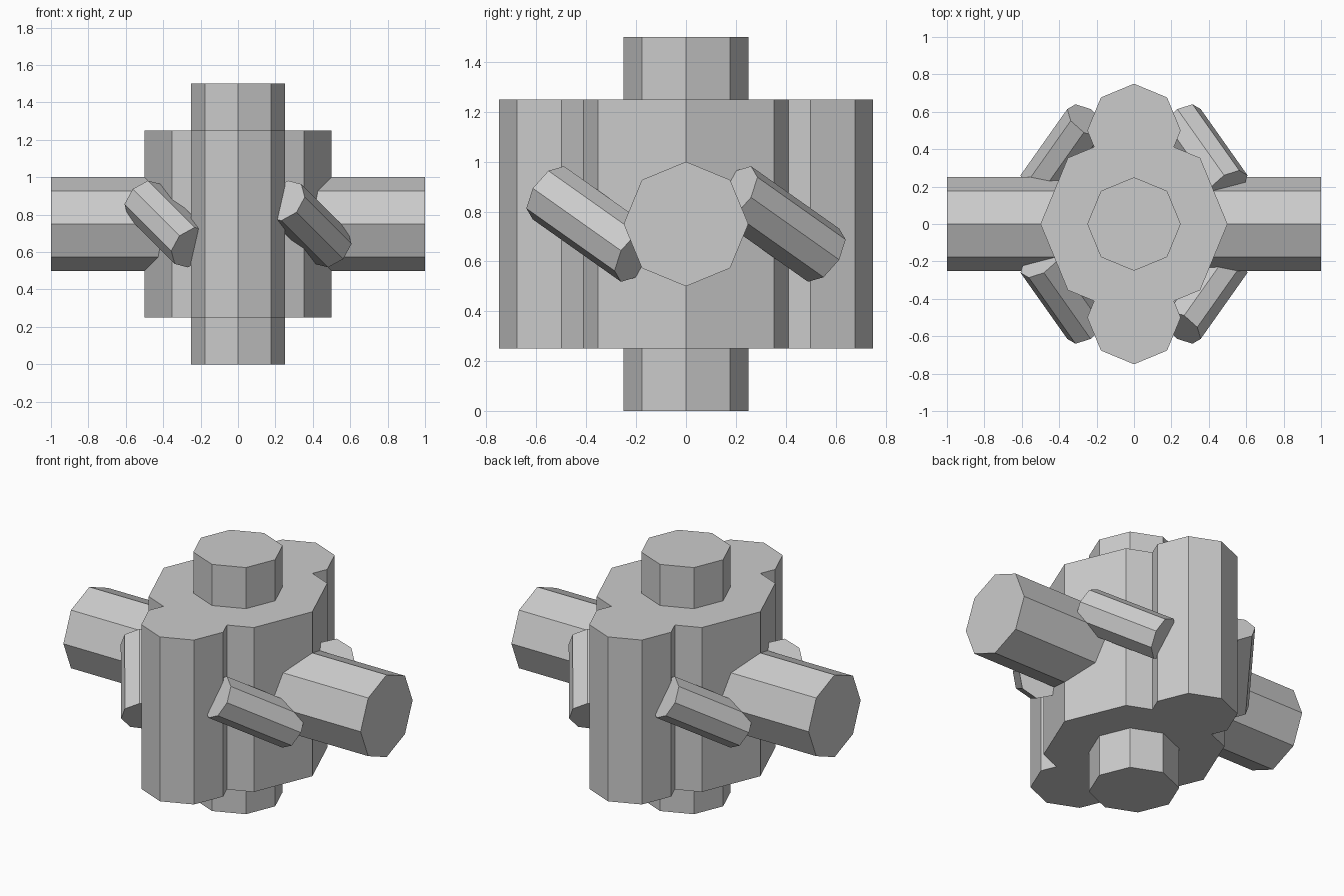
import bpy
from math import radians

if "Cube" in bpy.data.objects:
    bpy.data.objects.remove(bpy.data.objects["Cube"])


def rod(name, radius, length, loc, rot=(0, 0, 0)):
    """Eight-sided, flat-shaded cylinder."""
    bpy.ops.mesh.primitive_cylinder_add(
        vertices=8, radius=radius, depth=length, location=loc,
        rotation=[radians(a) for a in rot])
    bpy.context.object.name = name


MID = 0.75  # height of the shared centre

# Central drum with the vertical shaft and horizontal axle through it
rod("drum", 0.5, 1.0, (0, 0, MID))
rod("vertical_shaft", 0.25, 1.5, (0, 0, MID))
rod("cross_axle", 0.25, 2.0, (0, 0, MID), (0, 90, 0))

# Front and back columns
for side, sy in (("front", -1), ("back", 1)):
    rod(f"{side}_column", 0.25, 1.0, (0, 0.5 * sy, MID))

    # Slanted braces, all rising the same way around the drum
    for hand, sx in (("left", -1), ("right", 1)):
        rod(f"{side}_{hand}_brace", 0.125, 0.5,
            (0.375 * sx, 0.375 * sy, MID), (45 * sx, 45 * sy, 0))
